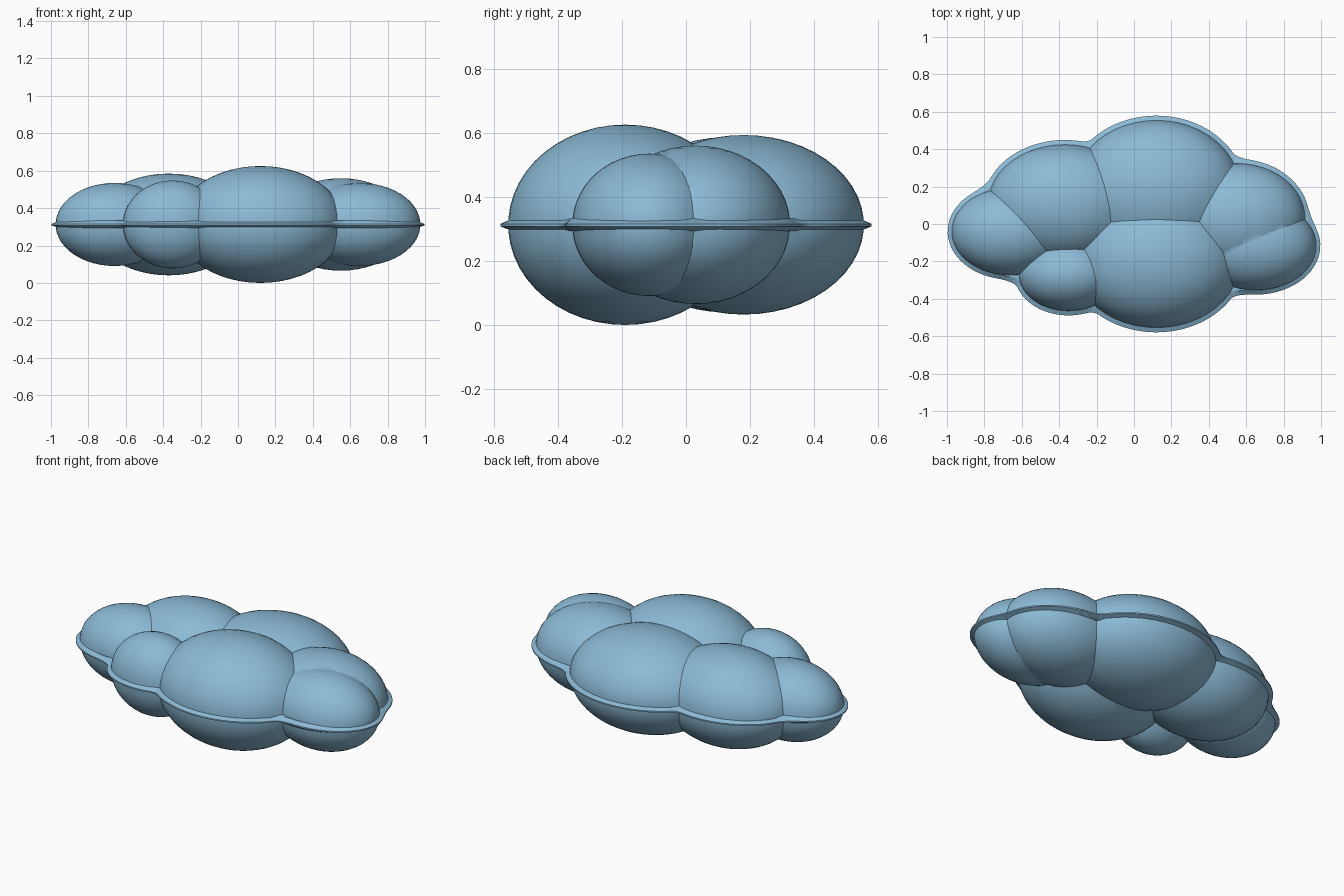
import bpy, bmesh, math

if "Cube" in bpy.data.objects:
    bpy.data.objects.remove(bpy.data.objects["Cube"])

MID = 0.3125  # height of the seam

# lobes: name, centre x, centre y, radius x, radius y, radius z
LOBES = [
    ("front_lobe", 0.12, -0.19, 0.45, 0.365, 0.3125),
    ("back_lobe", 0.12, 0.18, 0.45, 0.375, 0.28),
    ("back_left_lobe", -0.37, 0.11, 0.41, 0.315, 0.272),
    ("left_lobe", -0.66, -0.04, 0.315, 0.235, 0.222),
    ("front_left_lobe", -0.35, -0.27, 0.265, 0.195, 0.235),
    ("right_lobe", 0.55, 0.03, 0.365, 0.295, 0.247),
    ("front_right_lobe", 0.65, -0.115, 0.325, 0.24, 0.222),
]

blue = bpy.data.materials.new("cloud blue")
blue.diffuse_color = (0.26, 0.49, 0.67, 1)
blue.use_nodes = True
blue.node_tree.nodes["Principled BSDF"].inputs["Base Color"].default_value = blue.diffuse_color


def make_object(name, bm):
    me = bpy.data.meshes.new(name)
    bmesh.ops.recalc_face_normals(bm, faces=bm.faces)
    bm.to_mesh(me)
    bm.free()
    me.materials.append(blue)
    ob = bpy.data.objects.new(name, me)
    bpy.context.collection.objects.link(ob)
    return ob


def ellipsoid(name, cx, cy, rx, ry, rz):
    bm = bmesh.new()
    bmesh.ops.create_uvsphere(bm, u_segments=48, v_segments=25, radius=1)
    for v in bm.verts:
        v.co = (cx + v.co.x * rx, cy + v.co.y * ry, MID + v.co.z * rz)
    return make_object(name, bm)


def reach(a):
    """Distance from the centre to the outermost lobe edge along angle a."""
    best = 0
    for _, cx, cy, rx, ry, _ in LOBES:
        rx, ry = rx + 0.024, ry + 0.024
        dx, dy = math.cos(a) / rx, math.sin(a) / ry
        ox, oy = -cx / rx, -cy / ry
        A, B, C = dx * dx + dy * dy, ox * dx + oy * dy, ox * ox + oy * oy - 1
        D = B * B - A * C
        if D > 0:
            best = max(best, (-B + math.sqrt(D)) / A)
    return best


# seam piping: thin sharp-edged rim following the cloud outline
N = 240
angles = [2 * math.pi * i / N for i in range(N)]
raw = [reach(a) for a in angles]
radii = [sum(raw[(i + k) % N] for k in range(-2, 3)) / 5 for i in range(N)]
bm = bmesh.new()
rings = []
for inset, z in ((0.04, MID + 0.02), (0, MID + 0.003), (0, MID - 0.005), (0.04, MID - 0.02)):
    rings.append([bm.verts.new(((r - inset) * math.cos(a), (r - inset) * math.sin(a), z))
                  for a, r in zip(angles, radii)])
for lo, hi in zip(rings, rings[1:]):
    for i in range(N):
        j = (i + 1) % N
        bm.faces.new((lo[i], lo[j], hi[j], hi[i]))
bm.faces.new(rings[0])
bm.faces.new(rings[-1])
bmesh.ops.triangulate(bm, faces=[f for f in bm.faces if len(f.verts) > 4])
cushion = make_object("cloud_cushion", bm)

# merge the puffy lobes into one skin
bpy.context.view_layer.objects.active = cushion
cushion.select_set(True)
for lobe in LOBES:
    part = ellipsoid(*lobe)
    mod = cushion.modifiers.new(lobe[0], "BOOLEAN")
    mod.operation = "UNION"
    mod.solver = "EXACT"
    mod.object = part
    bpy.ops.object.modifier_apply(modifier=mod.name)
    bpy.data.objects.remove(part)

bpy.ops.object.shade_smooth_by_angle(angle=math.radians(30))
